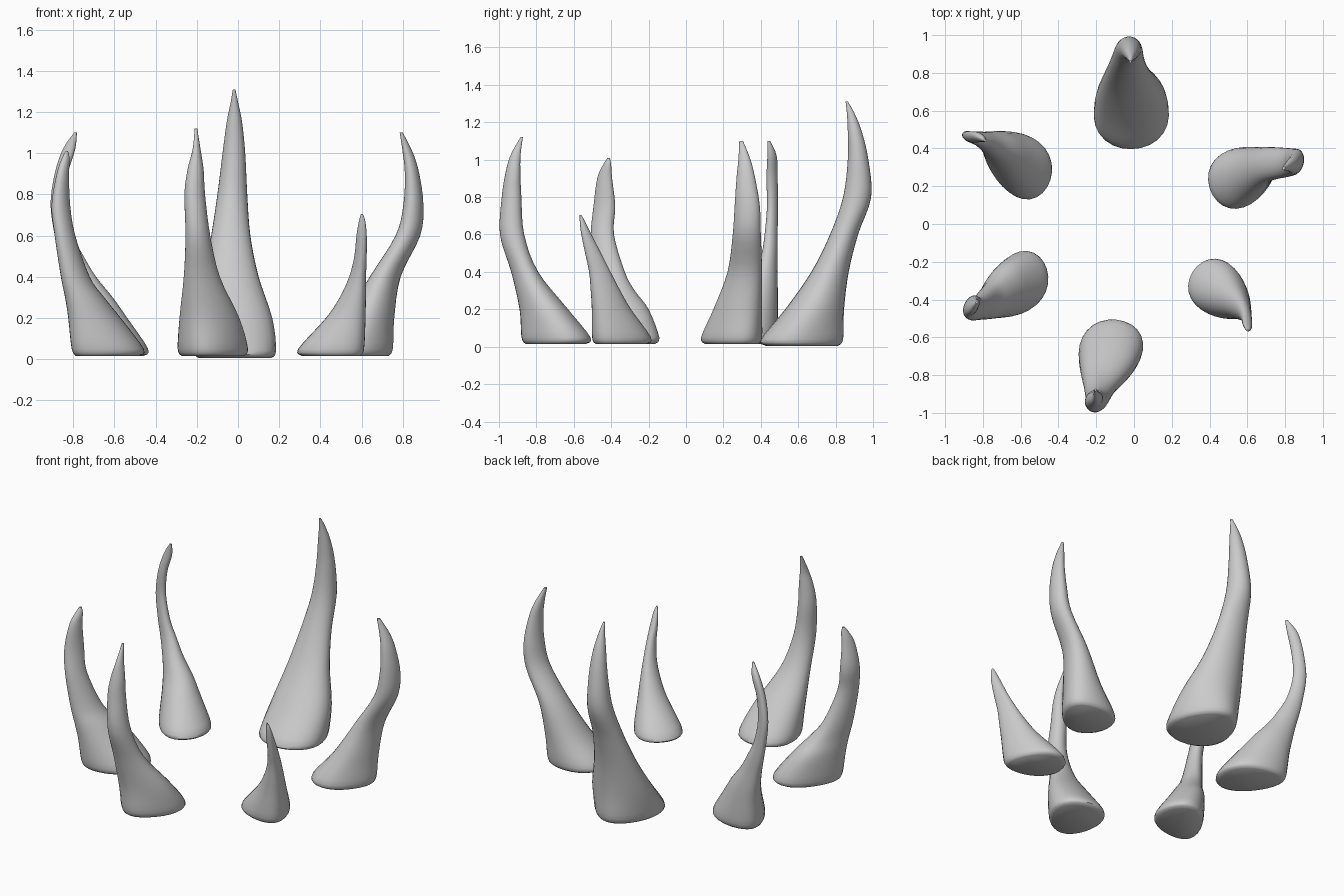
import bpy
from math import cos, sin, acos, pi, hypot

SIDES = 28   # points round each horn
STEPS = 4    # rings between measured sections


def smooth(a, b, c, d, t):
    """Catmull-Rom blend of four sections."""
    return [0.5 * (2*q + (r - p)*t + (2*p - 5*q + 4*r - s)*t*t + (3*q - p - 3*r + s)*t**3)
            for p, q, r, s in zip(a, b, c, d)]


def horn(name, skew, rows):
    """Loft sections (z, x min, x max, y min, y max); skew leans the oval diagonally."""
    # rounded underside edge
    z, x0, x1, y0, y1 = rows[0]
    m, n = 0.06 * (x1 - x0), 0.06 * (y1 - y0)
    rows = [(z - 0.035, x0 + m, x1 - m, y0 + n, y1 - n)] + rows
    # outward direction, used for the egg-shaped lower sections
    cx, cy = (x0 + x1) / 2, (y0 + y1) / 2
    ux, uy = cx / hypot(cx, cy), cy / hypot(cx, cy)
    phase = acos(skew)

    rings = []
    last = len(rows) - 1
    for i in range(last):
        a, d = rows[max(i - 1, 0)], rows[min(i + 2, last)]
        for k in range(STEPS):
            rings.append(smooth(a, rows[i], rows[i + 1], d, k / STEPS))
    rings.append(rows[-1])

    verts, faces = [], []
    for z, x0, x1, y0, y1 in rings:
        hx, hy = (x1 - x0) / 2, (y1 - y0) / 2
        egg = 0.22 * max(0, 1 - z / 0.6)
        for j in range(SIDES):
            t = 2 * pi * j / SIDES
            px, py = hx * cos(t), hy * cos(t - phase)
            along, side = px*ux + py*uy, py*ux - px*uy
            side *= 1 - egg * along / max(hx, hy)
            verts.append(((x0 + x1)/2 + along*ux - side*uy,
                          (y0 + y1)/2 + along*uy + side*ux, z))
    for r in range(len(rings) - 1):
        for j in range(SIDES):
            a, b = r*SIDES + j, r*SIDES + (j + 1) % SIDES
            faces.append((a, b, b + SIDES, a + SIDES))
    faces.append(tuple(reversed(range(SIDES))))
    faces.append(tuple(range(len(verts) - SIDES, len(verts))))

    mesh = bpy.data.meshes.new(name)
    mesh.from_pydata(verts, [], faces)
    obj = bpy.data.objects.new(name, mesh)
    bpy.context.collection.objects.link(obj)
    bpy.context.view_layer.objects.active = obj
    obj.select_set(True)
    bpy.ops.object.shade_smooth_by_angle(angle=0.9)
    obj.select_set(False)


# tall horn at the back
horn("back_horn", 0.0, [
    (0.04, -0.21, 0.18, 0.40, 0.84), (0.2, -0.20, 0.165, 0.53, 0.845),
    (0.4, -0.165, 0.10, 0.67, 0.87), (0.6, -0.13, 0.06, 0.77, 0.92),
    (0.8, -0.10, 0.045, 0.84, 0.99), (1.0, -0.075, 0.035, 0.865, 0.975),
    (1.15, -0.055, 0.02, 0.865, 0.94), (1.25, -0.035, 0.0, 0.86, 0.90),
    (1.31, -0.025, -0.013, 0.853, 0.866)])

# right side, back
horn("right_back_horn", 0.2, [
    (0.05, 0.40, 0.755, 0.095, 0.42), (0.2, 0.52, 0.76, 0.155, 0.415),
    (0.4, 0.64, 0.79, 0.225, 0.41), (0.6, 0.765, 0.885, 0.25, 0.40),
    (0.75, 0.803, 0.90, 0.26, 0.395), (0.9, 0.81, 0.88, 0.27, 0.37),
    (1.0, 0.80, 0.85, 0.28, 0.345), (1.1, 0.785, 0.80, 0.285, 0.305)])

# left side, back
horn("left_back_horn", -0.3, [
    (0.05, -0.80, -0.44, 0.15, 0.505), (0.2, -0.81, -0.54, 0.25, 0.50),
    (0.3, -0.825, -0.61, 0.32, 0.495), (0.4, -0.845, -0.69, 0.37, 0.49),
    (0.5, -0.87, -0.75, 0.405, 0.49), (0.6, -0.89, -0.80, 0.42, 0.49),
    (0.75, -0.91, -0.835, 0.433, 0.492), (0.9, -0.89, -0.825, 0.43, 0.49),
    (1.02, -0.85, -0.79, 0.435, 0.485), (1.1, -0.795, -0.782, 0.435, 0.45)])

# left side, front
horn("left_front_horn", 0.35, [
    (0.05, -0.81, -0.46, -0.51, -0.16), (0.2, -0.825, -0.57, -0.51, -0.21),
    (0.3, -0.84, -0.65, -0.51, -0.28), (0.4, -0.86, -0.72, -0.51, -0.33),
    (0.6, -0.89, -0.79, -0.51, -0.385), (0.75, -0.905, -0.815, -0.495, -0.378),
    (0.9, -0.88, -0.82, -0.475, -0.395), (0.97, -0.857, -0.817, -0.445, -0.40),
    (1.01, -0.838, -0.825, -0.42, -0.407)])

# front
horn("front_horn", 0.15, [
    (0.05, -0.30, 0.037, -0.88, -0.51), (0.2, -0.29, 0.0, -0.89, -0.63),
    (0.4, -0.265, -0.09, -0.935, -0.79), (0.6, -0.255, -0.135, -0.995, -0.865),
    (0.8, -0.26, -0.16, -0.985, -0.88), (0.92, -0.245, -0.167, -0.967, -0.885),
    (1.02, -0.22, -0.182, -0.94, -0.885), (1.12, -0.21, -0.198, -0.885, -0.872)])

# small horn on the right, front
horn("right_front_horn", -0.25, [
    (0.05, 0.30, 0.62, -0.515, -0.20), (0.2, 0.43, 0.622, -0.51, -0.30),
    (0.3, 0.495, 0.622, -0.513, -0.355), (0.4, 0.54, 0.622, -0.52, -0.405),
    (0.5, 0.565, 0.625, -0.54, -0.455), (0.6, 0.575, 0.625, -0.56, -0.505),
    (0.67, 0.587, 0.618, -0.568, -0.54), (0.705, 0.597, 0.606, -0.568, -0.56)])
